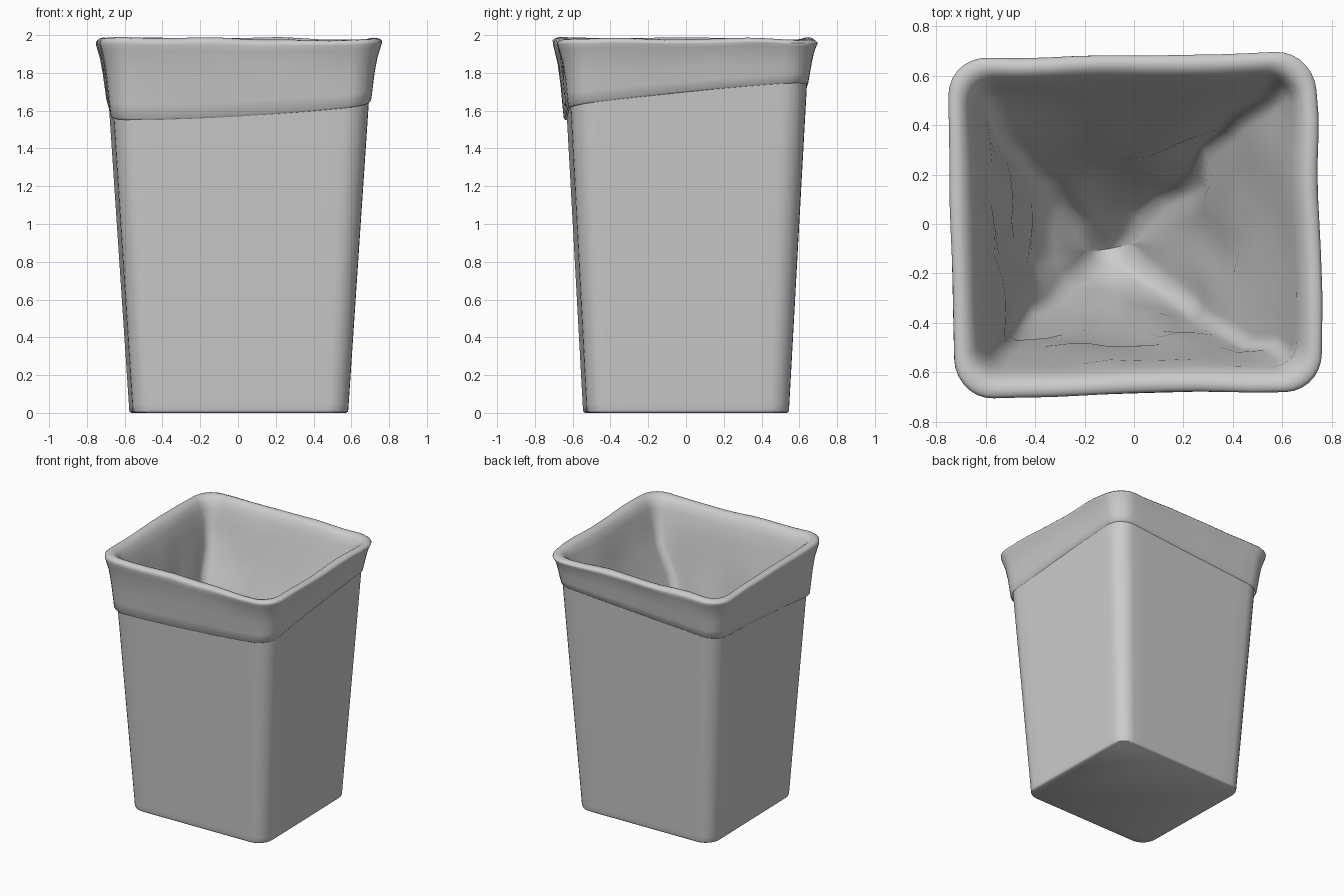
import bpy, bmesh, math
from mathutils import Vector, noise

if "Cube" in bpy.data.objects:
    bpy.data.objects.remove(bpy.data.objects["Cube"])

TWIST = math.radians(1.2)
SIDE, ARC = 10, 7


def ring(hx, hy, r):
    """Rounded rectangle outline, slightly turned about z."""
    corners = [(1, -1, -90), (1, 1, 0), (-1, 1, 90), (-1, -1, 180)]
    arcs = []
    for sx, sy, a0 in corners:
        arcs.append([Vector((sx * (hx - r) + r * math.cos(math.radians(a0 + 90 * i / ARC)),
                             sy * (hy - r) + r * math.sin(math.radians(a0 + 90 * i / ARC)), 0))
                     for i in range(ARC + 1)])
    pts = []
    for k, arc in enumerate(arcs):
        pts += arc
        nxt = arcs[(k + 1) % 4][0]
        pts += [arc[-1].lerp(nxt, i / SIDE) for i in range(1, SIDE)]
    c, s = math.cos(TWIST), math.sin(TWIST)
    return [Vector((p.x * c - p.y * s, p.x * s + p.y * c, 0)) for p in pts]


def bin_ring(z, off=0.0, r=0.1):
    """Outline of the tapered bin at height z, grown by off."""
    return [p + Vector((0.004, 0, 0)) for p in
            ring(0.57 + 0.066 * z + off, 0.535 + 0.054 * z + off, r)]


def loft(name, rows, end=None, cap_start=False, angle=40):
    bm = bmesh.new()
    loops = [[bm.verts.new(p) for p in row] for row in rows]
    n = len(loops[0])
    for a, b in zip(loops, loops[1:]):
        for i in range(n):
            j = (i + 1) % n
            bm.faces.new((a[i], a[j], b[j], b[i]))
    if cap_start:
        bm.faces.new(loops[0][::-1])
    if end:
        tip = bm.verts.new(end)
        for i in range(n):
            bm.faces.new((loops[-1][i], loops[-1][(i + 1) % n], tip))
    mesh = bpy.data.meshes.new(name)
    bm.to_mesh(mesh)
    bm.free()
    ob = bpy.data.objects.new(name, mesh)
    bpy.context.collection.objects.link(ob)
    bpy.ops.object.select_all(action='DESELECT')
    ob.select_set(True)
    bpy.context.view_layer.objects.active = ob
    bpy.ops.object.shade_smooth_by_angle(angle=math.radians(angle))
    return ob


# Tapered bin shell
rows = []
for z, off in [(0, -0.01), (0.006, -0.002), (0.015, 0), (0.05, 0), (0.7, 0), (1.4, 0), (1.88, 0), (1.93, 0)]:
    rows.append([p + Vector((0, 0, z)) for p in bin_ring(z, off, 0.11 + 0.015 * z)])
shell = loft("bin_body", rows, cap_start=True)
wall = shell.modifiers.new("wall", 'SOLIDIFY')
wall.thickness = 0.015
wall.offset = -1


def hem(p):
    """Slanting height of the liner's lower edge."""
    u, v = (p.x + 0.69) / 1.38, (p.y + 0.63) / 1.26
    front = 1.55 + 0.075 * u * u
    back = 1.655 + 0.095 * u
    return front + (back - front) * (v + 0.35 * v * (1 - v))


def wobble(p, amount, freq):
    return noise.noise_vector(p * freq + Vector((3.1, 7.7, 1.3))) * amount


# Liner bag: skirt outside the bin, rolled rim, then crumpled pouch inside
rows = []
for t, off in [(0, 0.006), (0.03, 0.014), (0.2, 0.018), (0.45, 0.023),
               (0.7, 0.031), (0.85, 0.042), (0.92, 0.047)]:
    row = []
    for p in bin_ring(1.6 + 0.36 * t, off, 0.13 + 0.03 * t):
        h = hem(p)
        q = p + Vector((0, 0, h + (1.98 - h) * t))
        row.append(q + wobble(q, 0.012 * t, 3))
    rows.append(row)
for z, off, r in [(1.966, 0.044, 0.155), (1.977, 0.032, 0.15), (1.982, 0.012, 0.14),
                  (1.976, -0.012, 0.13), (1.95, -0.035, 0.115), (1.9, -0.054, 0.1)]:
    rows.append([q + wobble(q, 0.016, 3) for q in
                 (p + Vector((0, 0, z)) for p in bin_ring(z, off, r))])
# the pouch drifts to the front left, so the back and right walls slope more
for z, off, drift in [(1.8, -0.075, 0), (1.65, -0.105, 0.01), (1.45, -0.145, 0.03),
                      (1.25, -0.185, 0.05), (1.05, -0.225, 0.07), (0.85, -0.275, 0.085),
                      (0.7, -0.325, 0.095), (0.57, -0.38, 0.1), (0.47, -0.44, 0.1),
                      (0.4, -0.5, 0.1)]:
    shift = Vector((-drift, -drift, z))
    amp = 0.03 + 0.035 * min(1, (1.8 - z) / 0.8)
    rows.append([q + wobble(q, amp, 3.2) + wobble(q, amp * 0.3, 7) for q in
                 (p + shift for p in bin_ring(z, off, 0.07))])
loft("liner_bag", rows, end=(-0.1, -0.1, 0.35), angle=65)
